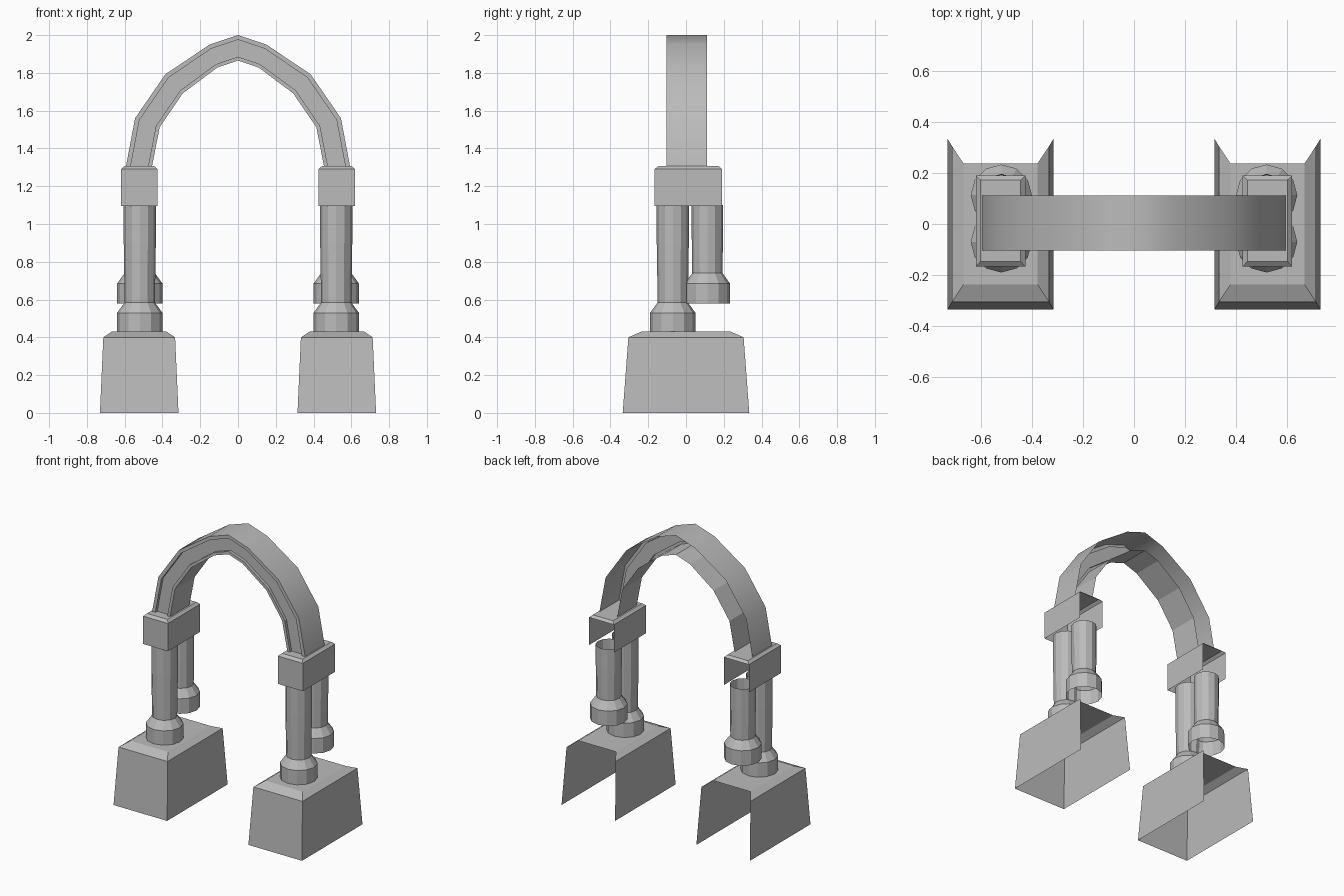
import bpy, bmesh, math

cube = bpy.data.objects.get("Cube")
if cube:
    bpy.data.objects.remove(cube)

stone = bpy.data.materials.new("grey_stone")
stone.use_nodes = True
GREY = (0.5, 0.5, 0.5, 1)
stone.diffuse_color = GREY
stone.node_tree.nodes["Principled BSDF"].inputs["Base Color"].default_value = GREY


def finish(name, bm):
    bmesh.ops.recalc_face_normals(bm, faces=bm.faces)
    mesh = bpy.data.meshes.new(name)
    bm.to_mesh(mesh)
    bm.free()
    mesh.materials.append(stone)
    obj = bpy.data.objects.new(name, mesh)
    bpy.context.collection.objects.link(obj)


def loft(bm, rings, closed, start=0):
    """Bridge successive rings of points with quads; return rings and faces."""
    rows = [[bm.verts.new(p) for p in ring] for ring in rings]
    strips = []
    for a, b in zip(rows, rows[1:]):
        n = len(a)
        strips.append([bm.faces.new((a[i], a[(i + 1) % n], b[(i + 1) % n], b[i]))
                       for i in range(n if closed else n - 1)])
    return rows, strips


def open_box(name, cx, levels, back_bevel=False):
    """Tapered hollow block, open underneath and at the back."""
    bm = bmesh.new()
    rings = [[(cx + hx, y1, z), (cx + hx, y0, z), (cx - hx, y0, z), (cx - hx, y1, z)]
             for hx, y0, y1, z in levels]
    rows, _ = loft(bm, rings, False)
    bm.faces.new(rows[-1])
    if back_bevel:
        a, b = rows[-2:]
        bm.faces.new((a[3], a[0], b[0], b[3]))
    finish(name, bm)


def column(name, cx, cy, profile, sides=12):
    """Turned hollow column, open at both ends."""
    bm = bmesh.new()
    rings = [[(cx + r * math.cos(math.tau * i / sides),
               cy + r * math.sin(math.tau * i / sides), z) for i in range(sides)]
             for r, z in profile]
    loft(bm, rings, True)
    finish(name, bm)


# Plinths, columns and capitals on both sides
for label, side in (("left", 1), ("right", -1)):
    cx = side * 0.523
    open_box(label + "_plinth", cx, [(0.208, -0.335, 0.335, 0),
                                     (0.19, -0.305, 0.305, 0.4),
                                     (0.145, -0.237, 0.237, 0.43)])
    column(label + "_front_column", side * 0.52, -0.07,
           [(0.12, 0.43), (0.12, 0.53), (0.08, 0.585), (0.085, 0.9), (0.085, 1.1)])
    column(label + "_back_column", side * 0.52, 0.113,
           [(0.12, 0.58), (0.12, 0.685), (0.08, 0.74), (0.083, 0.95), (0.083, 1.1)])
    open_box(label + "_capital", cx, [(0.097, -0.167, 0.19, 1.095),
                                      (0.097, -0.167, 0.19, 1.29),
                                      (0.079, -0.147, 0.173, 1.306)], True)

# Arch: hollow at the back, with a sunken panel between two lips on the front
outer = [(0.593, 1.306), (0.545, 1.56), (0.385, 1.792), (0.15, 1.95), (0, 2)]
inner = [(0.455, 1.306), (0.415, 1.512), (0.292, 1.692), (0.11, 1.828), (0, 1.865)]
pairs = list(zip(outer, inner))
stations = [((-a[0], a[1]), (-b[0], b[1])) for a, b in pairs[:-1]] + pairs[::-1]
FRONT, PANEL, BACK = -0.104, -0.084, 0.112
section = [(0, BACK), (0, FRONT), (0.18, FRONT), (0.18, PANEL),
           (0.85, PANEL), (0.85, FRONT), (1, FRONT), (1, BACK)]
bm = bmesh.new()
rings = [[(a[0] + (b[0] - a[0]) * t, y, a[1] + (b[1] - a[1]) * t) for t, y in section]
         for a, b in stations]
_, strips = loft(bm, rings, False)
for strip in strips:
    strip[0].smooth = True  # rounded outer surface
finish("arch", bm)
